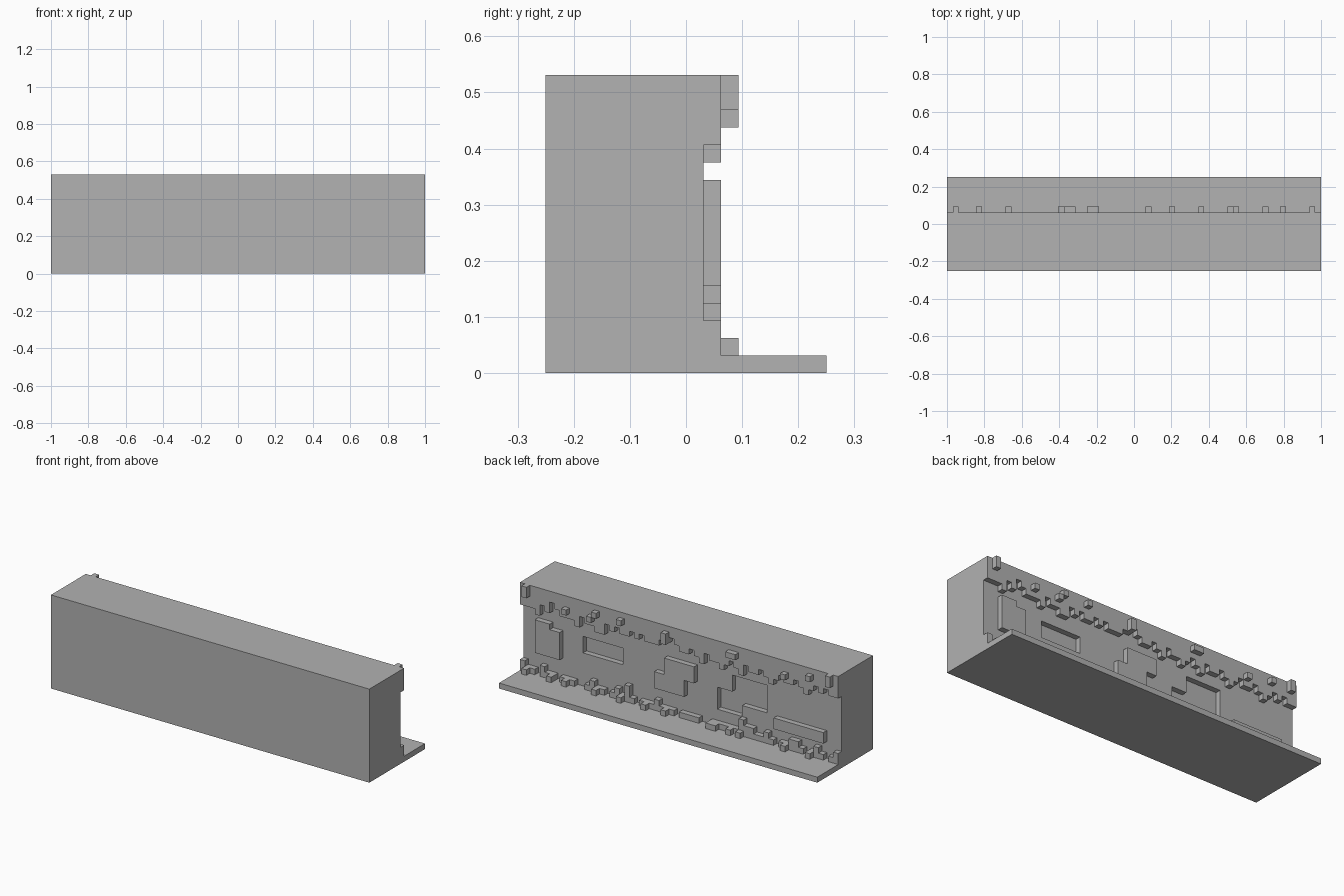
import bpy, bmesh

cube = bpy.data.objects.get("Cube")
if cube:
    bpy.data.objects.remove(cube, do_unlink=True)

U = 2 / 64          # one block
N = 64              # blocks along the length

grey = bpy.data.materials.new("stone grey")
grey.use_nodes = True
grey.diffuse_color = (0.445, 0.445, 0.445, 1)
grey.node_tree.nodes["Principled BSDF"].inputs["Base Color"].default_value = grey.diffuse_color


def prism(name, outlines, y0, y1):
    """Extrude block outlines (i from the +x end, k up) from row y0 to row y1."""
    bm = bmesh.new()
    for outline in outlines:
        verts = [bm.verts.new((1 - i * U, y0 * U - 0.25, k * U)) for i, k in outline]
        face = bm.faces.new(verts)
        new = bmesh.ops.extrude_face_region(bm, geom=[face])["geom"]
        moved = [g for g in new if isinstance(g, bmesh.types.BMVert)]
        bmesh.ops.translate(bm, verts=moved, vec=(0, (y1 - y0) * U, 0))
    bmesh.ops.recalc_face_normals(bm, faces=bm.faces)
    mesh = bpy.data.meshes.new(name)
    bm.to_mesh(mesh)
    bm.free()
    mesh.materials.append(grey)
    obj = bpy.data.objects.new(name, mesh)
    bpy.context.collection.objects.link(obj)
    return obj


def rect(i0, i1, k0, k1):
    return [(i0, k0), (i1, k0), (i1, k1), (i0, k1)]


def stepped(heights, flat):
    """Outline with one straight edge and one edge stepping through heights."""
    pts = [(0, flat)]
    last = None
    for i, h in enumerate(heights):
        if h != last:
            if last is not None:
                pts.append((i, last))
            pts.append((i, h))
        last = h
    return pts + [(N, last), (N, flat)]


# Floor slab and thick wall
prism("floor_slab", [rect(0, N, 0, 1)], 0, 16)
wall = prism("wall", [rect(0, N, 1, 17)], 0, 9)

# Sunken panels cut into the wall
recesses = {
    "long_recess": rect(12, 20, 7, 10),
    "stepped_recess": [(39, 4), (44, 4), (44, 6), (49, 6), (49, 11),
                       (42, 11), (42, 8), (39, 8)],
}
for name, outline in recesses.items():
    cutter = prism(name + "_cutter", [outline], 8, 10)
    cutter.hide_render = True
    mod = wall.modifiers.new(name, "BOOLEAN")
    mod.operation = "DIFFERENCE"
    mod.solver = "EXACT"
    mod.object = cutter
    bpy.context.view_layer.objects.active = wall
    bpy.ops.object.modifier_apply(modifier=name)
    bpy.data.objects.remove(cutter, do_unlink=True)

# Raised panels
prism("end_panel", [[(3, 5), (8, 5), (8, 10), (6, 10), (6, 11), (3, 11)]], 9, 10)
prism("zigzag_panel", [[(27, 5), (33, 5), (33, 8), (35, 8), (35, 11),
                        (29, 11), (29, 8), (27, 8)]], 9, 10)
prism("low_panel", [rect(51, 61, 4, 6)], 9, 10)

# Ragged overhang along the top
drops = "1110213211" "1021100212" "1121211122" "3211210211" "0121021121" "0121121012" "1211"
prism("ragged_overhang", [stepped([12 + int(d) for d in drops], 17)], 9, 10)

# Rubble heaped along the wall foot
rubble = "3221322122" "2112322123" "2421222322" "2122221122" "2222433223" "2122332123" "2123"
prism("rubble_row", [stepped([int(d) if d != "1" else 0.8 for d in rubble], 0.5)], 9, 10)

# Single blocks sticking out of the overhang
knobs = [(1, 2, 15, 17), (9, 10, 14, 15), (14, 15, 14, 15), (15, 16, 15, 16),
         (20, 21, 15, 16), (29, 30, 14, 16), (42, 44, 15, 16), (53, 54, 14, 15),
         (58, 59, 15, 16), (62, 63, 15, 17)]
prism("overhang_knobs", [rect(*k) for k in knobs], 10, 11)

# Single blocks lying on the floor
loose = [1, 6, 9, 15, 20, 25, 29, 38, 39, 42, 44, 53, 58]
prism("loose_blocks", [rect(i, i + 1, 1, 2) for i in loose], 10, 11)
